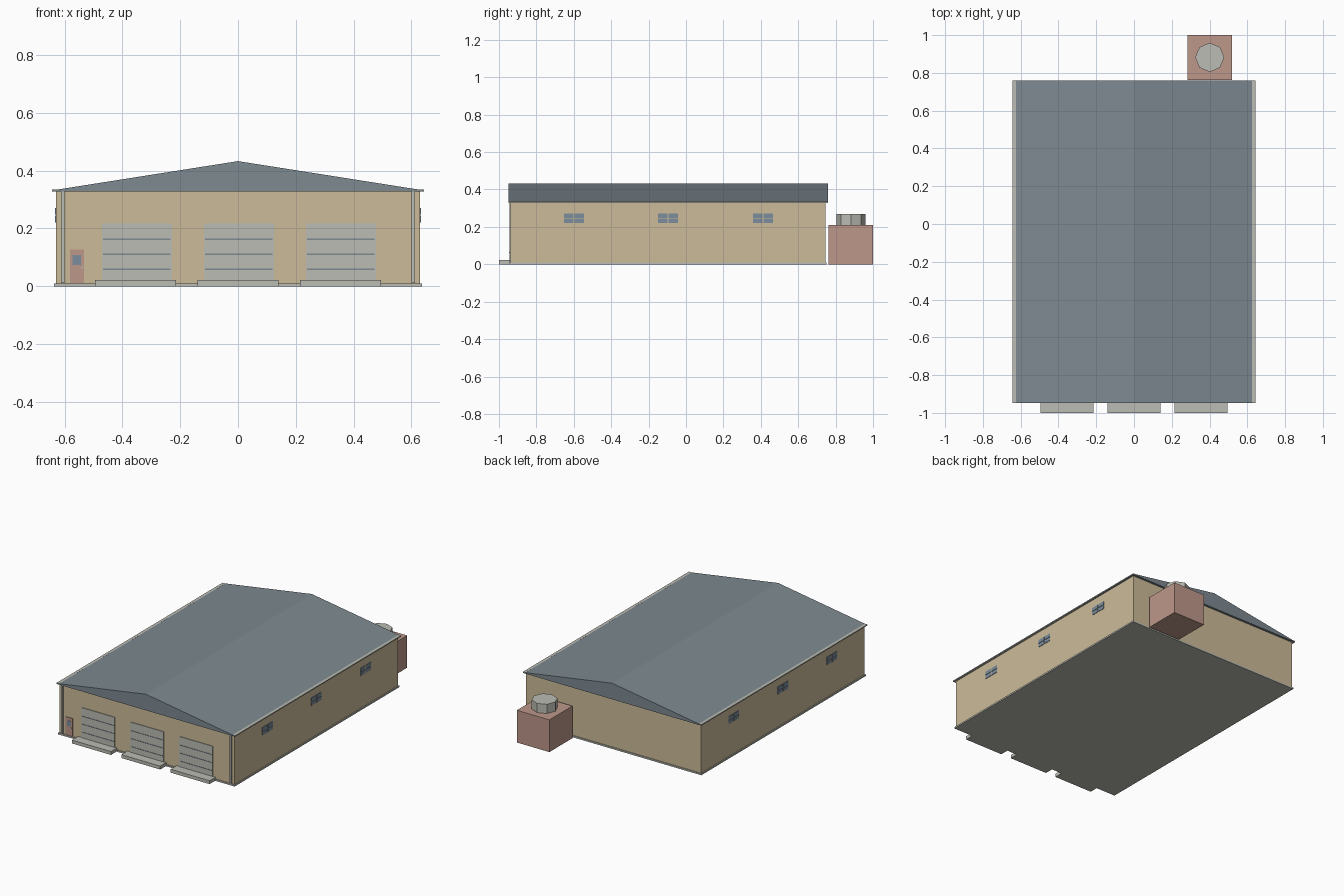
import bpy
import bmesh
from math import pi
from mathutils import Matrix

if "Cube" in bpy.data.objects:
    bpy.data.objects.remove(bpy.data.objects["Cube"], do_unlink=True)


def material(name, rgb):
    linear = [(c / 255) ** 2.2 for c in rgb] + [1]
    m = bpy.data.materials.new(name)
    m.use_nodes = True
    m.diffuse_color = linear
    m.node_tree.nodes["Principled BSDF"].inputs["Base Color"].default_value = linear
    return m


TAN = material("tan wall", (203, 186, 151))
SLATE = material("slate roof", (124, 136, 143))
GREY = material("pale concrete", (186, 187, 178))
RED = material("dusty red", (188, 150, 137))
GLASS = material("blue grey glass", (122, 140, 155))


def finish(name, bm, mat):
    bmesh.ops.recalc_face_normals(bm, faces=bm.faces[:])
    mesh = bpy.data.meshes.new(name)
    bm.to_mesh(mesh)
    bm.free()
    mesh.materials.append(mat)
    obj = bpy.data.objects.new(name, mesh)
    bpy.context.collection.objects.link(obj)
    return obj


def box(name, x, y, z, mat):
    """Box from (low, high) pairs on each axis."""
    bm = bmesh.new()
    size = Matrix.Diagonal([b - a for a, b in (x, y, z)] + [1])
    centre = Matrix.Translation([(a + b) / 2 for a, b in (x, y, z)])
    bmesh.ops.create_cube(bm, size=1, matrix=centre @ size)
    return finish(name, bm, mat)


def extrude_profile(name, profile, y0, y1, mat):
    """Extrude an (x, z) outline along y."""
    bm = bmesh.new()
    face = bm.faces.new([bm.verts.new((x, y0, z)) for x, z in profile])
    result = bmesh.ops.extrude_face_region(bm, geom=[face])
    moved = [v for v in result["geom"] if isinstance(v, bmesh.types.BMVert)]
    bmesh.ops.translate(bm, verts=moved, vec=(0, y1 - y0, 0))
    return finish(name, bm, mat)


FRONT, BACK, SIDE, EAVE = -0.937, 0.745, 0.63, 0.328

# Main shell
box("foundation", (-0.636, 0.636), (FRONT - 0.006, BACK + 0.006), (0, 0.01), GREY)
box("walls", (-SIDE, SIDE), (FRONT, BACK), (0.01, EAVE), TAN)

# Solid gable roof with a thin eave edge
extrude_profile("gable_roof",
                [(-0.642, EAVE), (0.642, EAVE), (0.642, EAVE + 0.004),
                 (0, 0.433), (-0.642, EAVE + 0.004)],
                -0.948, 0.76, SLATE)

# Gutters and downspouts on both sides
for s, label in ((1, "left"), (-1, "right")):
    box(f"{label}_gutter", sorted((s * 0.624, s * 0.643)), (-0.948, 0.76),
        (EAVE, EAVE + 0.007), GREY)
    box(f"{label}_downspout", sorted((s * 0.601, s * 0.612)),
        (FRONT - 0.008, FRONT), (0.012, EAVE), GREY)

# Loading bays: sectional door, panel seams and dock ramp
for i, (door_x, ramp_x) in enumerate(((-0.35, -0.355), (0.003, 0), (0.356, 0.355)), 1):
    box(f"bay_door_{i}", (door_x - 0.121, door_x + 0.121),
        (FRONT - 0.004, FRONT), (0.012, 0.218), GREY)
    for j in range(3):
        z = 0.059 + j * 0.052
        box(f"bay_door_{i}_seam_{j + 1}", (door_x - 0.117, door_x + 0.117),
            (FRONT - 0.006, FRONT), (z - 0.002, z + 0.002), SLATE)
    box(f"dock_ramp_{i}", (ramp_x - 0.14, ramp_x + 0.14),
        (-1, FRONT), (0, 0.022), GREY)

# Entry door
box("entry_door", (-0.582, -0.533), (FRONT - 0.004, FRONT), (0.012, 0.128), RED)
box("entry_door_window", (-0.572, -0.543), (FRONT - 0.006, FRONT), (0.074, 0.108), GLASS)
box("entry_door_knob", (-0.543, -0.537), (FRONT - 0.009, FRONT), (0.061, 0.067), GREY)

# Four-pane windows along both side walls
for s, label in ((1, "left"), (-1, "right")):
    for i, y in enumerate((-0.598, -0.096, 0.412), 1):
        for dy in (-0.028, 0.028):
            for z in (0.233, 0.26):
                box(f"{label}_window_{i}_pane", sorted((s * SIDE, s * (SIDE + 0.003))),
                    (y + dy - 0.025, y + dy + 0.025), (z - 0.0115, z + 0.0115), GLASS)

# Rear cooling unit with an eight-sided fan housing
box("cooling_unit", (0.284, 0.518), (0.763, 1), (0, 0.21), RED)
bm = bmesh.new()
bmesh.ops.create_cone(bm, cap_ends=True, segments=8, radius1=0.077, radius2=0.077,
                      depth=0.06, matrix=Matrix.Translation((0.401, 0.882, 0.24))
                      @ Matrix.Rotation(pi / 2, 4, "Z"))
finish("fan_housing", bm, GREY)
